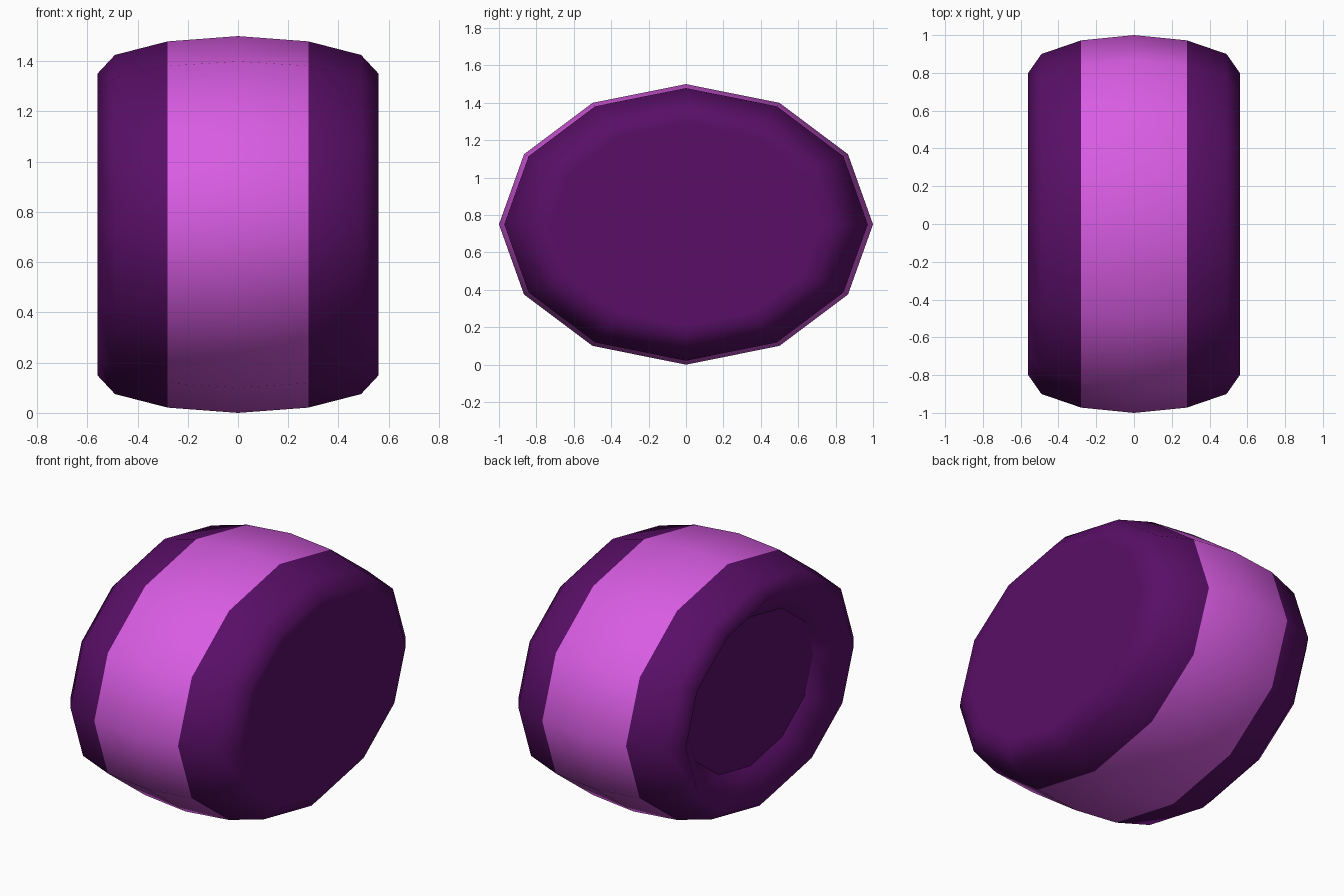
import bpy, bmesh, math

cube = bpy.data.objects.get("Cube")
if cube:
    bpy.data.objects.remove(cube, do_unlink=True)


def material(name, rgb):
    m = bpy.data.materials.new(name)
    m.use_nodes = True
    m.diffuse_color = (*rgb, 1)
    m.node_tree.nodes["Principled BSDF"].inputs["Base Color"].default_value = (*rgb, 1)
    return m


SIDES, HEIGHT = 12, 0.75     # elliptical section, height is relative to length

# (x, radius) from the centre of the recessed side to the centre of the flat side
half = [(0.28, 0.972), (0.49, 0.90), (0.56, 0.80)]
profile = [(-0.43, 0.60)] + [(-x, r) for x, r in reversed(half)]
profile += [(0, 1.0)] + half + [(0.56, 0.72)]

# Barrel body
bm = bmesh.new()
rings = []
for x, r in profile:
    angles = [2 * math.pi * i / SIDES for i in range(SIDES)]
    rings.append([bm.verts.new((x, r * math.cos(a), HEIGHT * (1 + r * math.sin(a))))
                  for a in angles])

for a, b in zip(rings, rings[1:]):
    for i in range(SIDES):
        j = (i + 1) % SIDES
        bm.faces.new((a[i], a[j], b[j], b[i]))

# Recess floor with a crisp edge, and flat cap
floor = bm.faces.new(rings[0])
for e in floor.edges:
    e.smooth = False
bm.faces.new(rings[-1])
bmesh.ops.recalc_face_normals(bm, faces=bm.faces)

# Bright band around the middle
for f in bm.faces:
    f.smooth = True
    f.material_index = int(all(abs(v.co.x) < 0.3 for v in f.verts))

mesh = bpy.data.meshes.new("barrel_body")
bm.to_mesh(mesh)
bm.free()
mesh.materials.append(material("dark purple", (0.10, 0.0045, 0.135)))
mesh.materials.append(material("bright orchid", (0.69, 0.108, 0.77)))
body = bpy.data.objects.new("barrel_body", mesh)
bpy.context.collection.objects.link(body)
